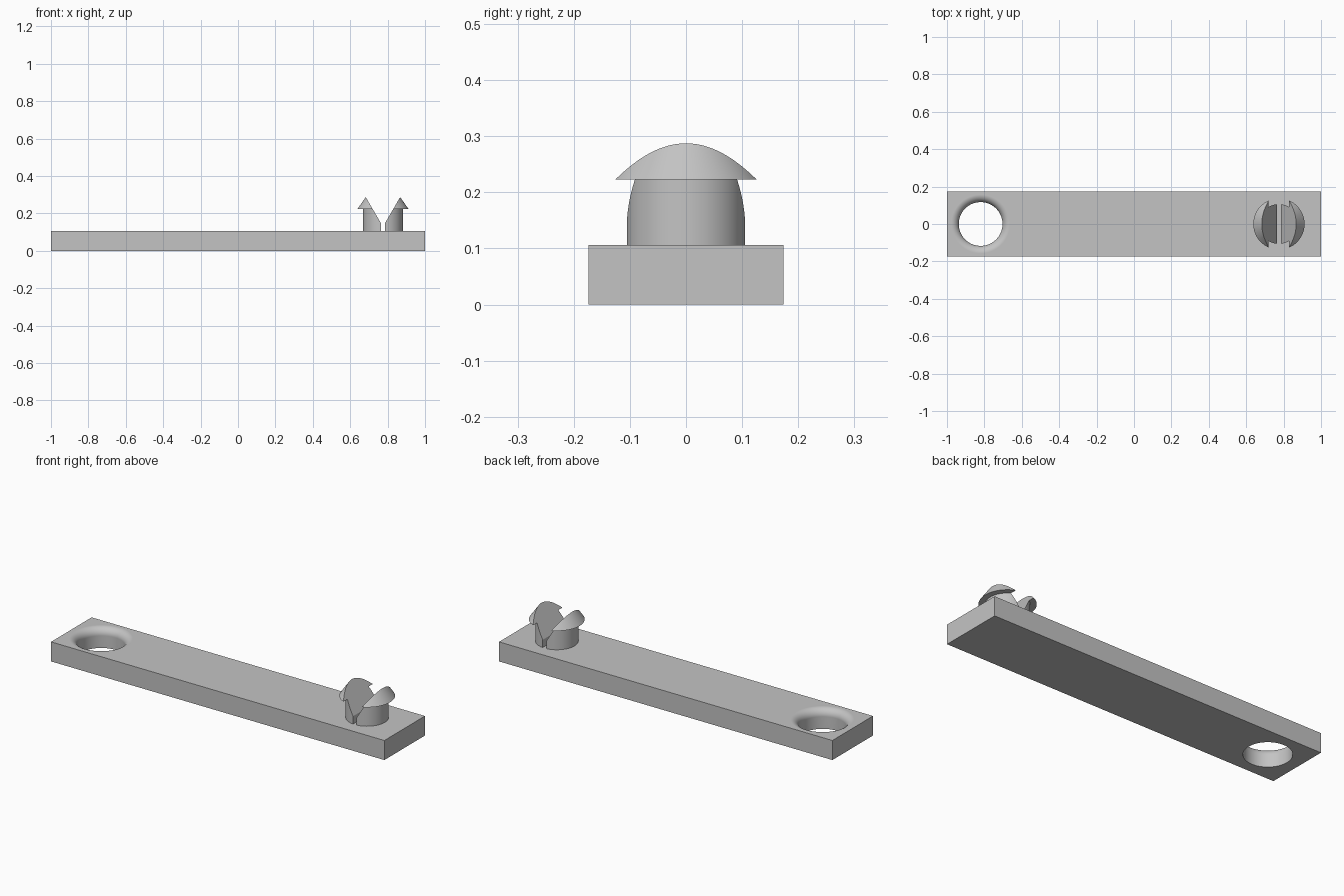
import bpy, bmesh, math

if "Cube" in bpy.data.objects:
    bpy.data.objects.remove(bpy.data.objects["Cube"], do_unlink=True)

LENGTH, WIDTH, THICK = 2.0, 0.348, 0.106
HOLE_X, HOLE_R, FILLET = -0.82, 0.117, 0.04
PEG_X, PEG_R = 0.775, 0.106
SEGMENTS = 96

grey = bpy.data.materials.new("plastic_grey")
grey.use_nodes = True
colour = (0.55, 0.55, 0.55, 1)
grey.diffuse_color = colour
grey.node_tree.nodes["Principled BSDF"].inputs["Base Color"].default_value = colour


def finish(name, bm, location=(0, 0, 0)):
    bmesh.ops.recalc_face_normals(bm, faces=bm.faces)
    mesh = bpy.data.meshes.new(name)
    bm.to_mesh(mesh)
    bm.free()
    obj = bpy.data.objects.new(name, mesh)
    obj.location = location
    mesh.materials.append(grey)
    bpy.context.collection.objects.link(obj)
    return obj


def lathe(name, profile, location):
    """Spin a radius/height profile, closed on the axis, around z."""
    bm = bmesh.new()
    verts = [bm.verts.new((r, 0, z)) for r, z in profile]
    edges = [bm.edges.new(pair) for pair in zip(verts, verts[1:])]
    bmesh.ops.spin(bm, geom=verts + edges, cent=(0, 0, 0), axis=(0, 0, 1),
                   angle=math.tau, steps=SEGMENTS, use_duplicate=False)
    bmesh.ops.remove_doubles(bm, verts=bm.verts, dist=1e-5)
    return finish(name, bm, location)


def prism(name, outline, depth, location):
    """Extrude an x/z outline along y, centred."""
    bm = bmesh.new()
    face = bm.faces.new([bm.verts.new((x, -depth / 2, z)) for x, z in outline])
    out = bmesh.ops.extrude_face_region(bm, geom=[face])
    moved = [v for v in out["geom"] if isinstance(v, bmesh.types.BMVert)]
    bmesh.ops.translate(bm, verts=moved, vec=(0, depth, 0))
    return finish(name, bm, location)


def activate(obj):
    bpy.ops.object.select_all(action="DESELECT")
    obj.select_set(True)
    bpy.context.view_layer.objects.active = obj


def cut(obj, cutter):
    activate(obj)
    mod = obj.modifiers.new("cut", "BOOLEAN")
    mod.operation, mod.solver, mod.object = "DIFFERENCE", "EXACT", cutter
    bpy.ops.object.modifier_apply(modifier=mod.name)
    bpy.data.objects.remove(cutter, do_unlink=True)
    bpy.ops.object.shade_smooth_by_angle(angle=math.radians(30))
    obj.modifiers.new("clean_shading", "WEIGHTED_NORMAL").keep_sharp = True


# Flat strap
hx = LENGTH / 2
strap = prism("strap", [(-hx, 0), (hx, 0), (hx, THICK), (-hx, THICK)], WIDTH, (0, 0, 0))

# Round hole with a rounded upper rim
rim = []
for i in range(11):
    a = math.pi / 2 * i / 10
    rim.append((HOLE_R + FILLET * (1 - math.cos(a)), THICK - FILLET * (1 - math.sin(a))))
outer = HOLE_R + FILLET
hole = lathe("hole_cutter",
             [(0, -0.05), (HOLE_R, -0.05)] + rim + [(outer, 0.2), (0, 0.2)],
             (HOLE_X, 0, 0))
cut(strap, hole)

# Snap peg: round shaft with a barbed conical head
peg = lathe("snap_peg",
            [(0, 0.1), (PEG_R, 0.1), (PEG_R, 0.223), (0.137, 0.223), (0.083, 0.3), (0, 0.3)],
            (PEG_X, 0, 0))

# V opening and narrow slot that split the peg into two prongs
half = [(0.011, 0.05), (0.011, 0.148), (0.111, 0.32)]
split = prism("split_cutter", half + [(-x, z) for x, z in reversed(half)], 0.5, (PEG_X, 0, 0))
cut(peg, split)
